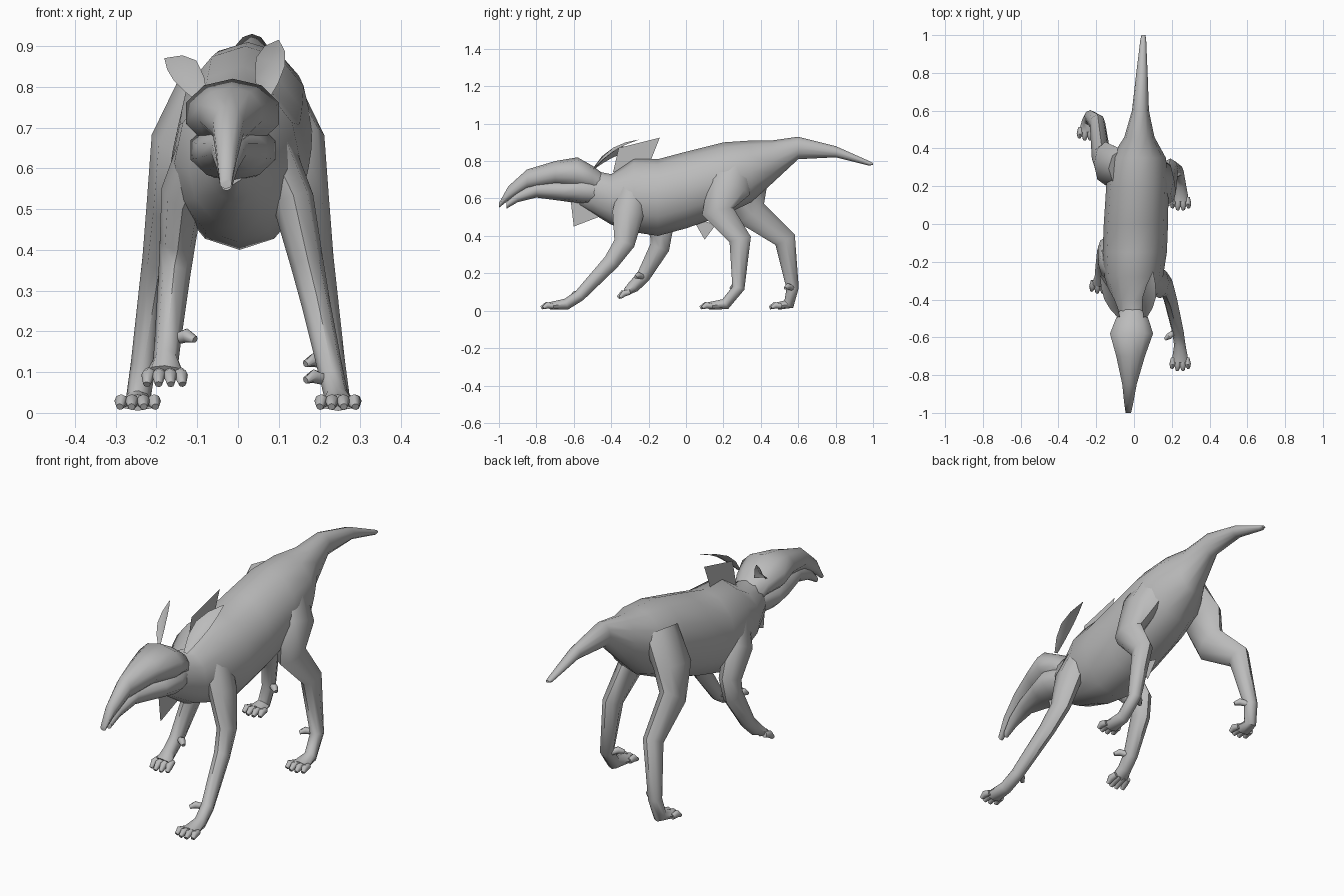
import bpy, bmesh, math
from mathutils import Vector

cube = bpy.data.objects.get("Cube")
if cube:
    bpy.data.objects.remove(cube, do_unlink=True)

grey = bpy.data.materials.new("plain grey")
grey.use_nodes = True
colour = (.5, .5, .5, 1)
grey.diffuse_color = colour
grey.node_tree.nodes["Principled BSDF"].inputs["Base Color"].default_value = colour


def finish(bm, name):
    bmesh.ops.recalc_face_normals(bm, faces=bm.faces)
    mesh = bpy.data.meshes.new(name)
    bm.to_mesh(mesh)
    bm.free()
    mesh.materials.append(grey)
    part = bpy.data.objects.new(name, mesh)
    bpy.context.collection.objects.link(part)
    bpy.ops.object.select_all(action='DESELECT')
    bpy.context.view_layer.objects.active = part
    part.select_set(True)
    bpy.ops.object.shade_smooth_by_angle(angle=math.radians(50))


def bridge(bm, lower, upper):
    for a, b, c, d in zip(lower, lower[1:], upper[1:], upper):
        bm.faces.new((a, b, c, d))


def skin(bm, rings):
    """Close a run of rings into a capped tube."""
    rings = [[bm.verts.new(point) for point in ring] for ring in rings]
    for lower, upper in zip(rings, rings[1:]):
        bridge(bm, lower + lower[:1], upper + upper[:1])
    bm.faces.new(rings[0])
    bm.faces.new(rings[-1])


def oval(centre, across, up, sides):
    """Ring of points with a corner straight up."""
    angles = [math.tau * i / sides for i in range(sides)]
    return [centre + across * math.sin(a) + up * math.cos(a) for a in angles]


def trunk(name, sides, stations):
    """Stations of (y, top, bottom, half width); the spine bends gently to the left."""
    bm = bmesh.new()
    rings = []
    for y, top, bottom, width in stations:
        spine = .04 * y + .01
        centre = Vector((spine, y, (top + bottom) / 2))
        height = Vector((0, 0, (top - bottom) / 2))
        rings.append(oval(centre, Vector((width, 0, 0)), height, sides))
    skin(bm, rings)
    finish(bm, name)


def limb(bm, points, widths, depths):
    """Tube whose rings turn with the path."""
    rings = []
    last = len(points) - 1
    for i, point in enumerate(points):
        before, after = points[max(i - 1, 0)], points[min(i + 1, last)]
        along = (after - before).normalized()
        across = Vector((1, 0, 0))
        across = (across - along * along.x).normalized()
        rings.append(oval(point, across * widths[i], along.cross(across) * depths[i], 8))
    skin(bm, rings)


def toe(bm, root, reach):
    """Short knuckled toe that narrows to a claw."""
    knuckle = root + reach * .6 + Vector((0, 0, .01))
    radii = (.014, .017, .009)
    limb(bm, [root, knuckle, root + reach], radii, radii)


def leg(name, foot_x, lean, path, drop):
    """Path of (y, z) from shoulder to paw; thickness grows with height."""
    bm = bmesh.new()
    points = [Vector((foot_x - lean * z, y, z)) for y, z in path]
    widths = [.03 + .08 * p.z ** 2 for p in points]
    depths = [.03 + .2 * p.z ** 2 for p in points]
    widths[-1], depths[-1] = .045, .02
    # the root narrows and sinks into the body
    points[0].x *= .5
    depths[0] *= .6
    limb(bm, points, widths, depths)
    paw, wrist = points[-1], points[-3]
    for spread in (-.035, -.012, .012, .035):
        reach = Vector((spread / 4, abs(spread) / 2 - .07, -drop))
        toe(bm, paw + Vector((spread, .02, 0)), reach)
    inward = math.copysign(.05, -foot_x)
    toe(bm, wrist + Vector((inward / 3, 0, 0)), Vector((inward, -.04, 0)))
    finish(bm, name)


def ear(name, base, tip):
    """Cupped leaf, widest in the middle."""
    bm = bmesh.new()
    base, tip = Vector(base), Vector(tip)
    axis = tip - base
    across = Vector((axis.z, 0, -axis.x)).normalized()
    steps = 5
    previous = None
    for i in range(steps):
        t = i / (steps - 1)
        bulge = math.sin(math.pi * t)
        width = .008 * (1 - t) + .032 * bulge + .001
        middle = base.lerp(tip, t) + Vector((0, 0, .025 * bulge))
        cup = Vector((0, -width / 2, 0))
        row = [bm.verts.new(p) for p in (
            middle - across * width + cup, middle, middle + across * width + cup)]
        if previous:
            bridge(bm, previous, row)
        previous = row
    finish(bm, name)


def flap(name, outline):
    """Flat sheet in the middle plane."""
    bm = bmesh.new()
    bm.faces.new([bm.verts.new((0, y, z)) for y, z in outline])
    finish(bm, name)


# Neck, body and tail in one skin
trunk("body_and_tail", 12, [
    (-.57, .74, .56, .04), (-.5, .75, .52, .075), (-.4, .73, .46, .115),
    (-.28, .81, .42, .155), (-.15, .81, .4, .17),
    (0, .85, .44, .17), (.2, .9, .51, .165), (.35, .91, .58, .145),
    (.46, .91, .68, .08), (.6, .93, .81, .045), (.8, .88, .82, .03),
    (.98, .8, .775, .015), (1, .79, .78, .01)])

# Head with a long drooping snout, and the closed jaw below it
trunk("upper_head", 10, [
    (-.44, .73, .6, .06), (-.5, .775, .64, .09), (-.58, .82, .65, .12),
    (-.7, .8, .67, .08),
    (-.85, .755, .65, .04), (-.95, .665, .59, .025), (-1, .575, .55, .015)])
trunk("lower_jaw", 10, [
    (-.44, .7, .56, .06), (-.56, .72, .57, .11), (-.65, .7, .585, .09),
    (-.8, .69, .605, .045), (-.9, .64, .58, .028), (-.96, .58, .545, .015)])

ear("left_ear", (.06, -.49, .76), (.1, -.25, .915))
ear("right_ear", (-.08, -.49, .76), (-.18, -.27, .87))

# Loose flaps along the middle line
flap("nape_flap", [(-.39, .74), (-.36, .87), (-.14, .925), (-.19, .8)])
flap("throat_flap", [(-.62, .62), (-.6, .45), (-.47, .5), (-.5, .62)])
flap("belly_flap", [(.03, .5), (.1, .38), (.16, .46)])

# Legs in mid stride
leg("front_left_leg", .25, .22, [
    (-.27, .7), (-.31, .52), (-.33, .36), (-.4, .26),
    (-.57, .08), (-.64, .035), (-.73, .025)], .01)
leg("front_right_leg", -.19, -.1, [
    (-.27, .7), (-.21, .54), (-.13, .42), (-.14, .34),
    (-.23, .18), (-.28, .13), (-.32, .1)], .03)
leg("rear_left_leg", .25, .15, [
    (.27, .8), (.23, .66), (.17, .53), (.29, .38),
    (.28, .12), (.21, .035), (.12, .025)], .01)
leg("rear_right_leg", -.25, -.15, [
    (.3, .8), (.32, .66), (.35, .52), (.53, .38),
    (.57, .12), (.55, .035), (.49, .025)], .01)
